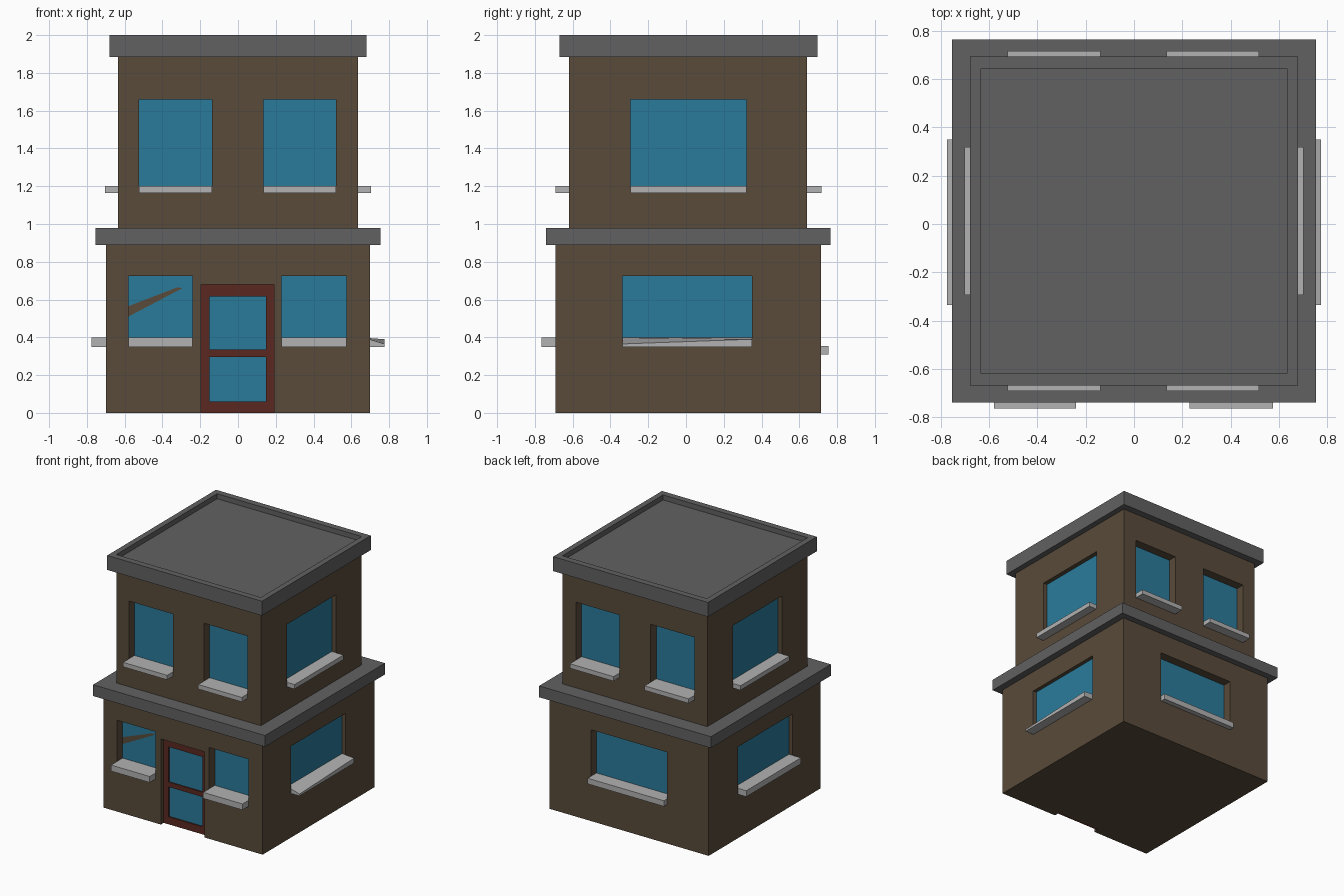
import bpy, bmesh

if "Cube" in bpy.data.objects:
    bpy.data.objects.remove(bpy.data.objects["Cube"])


def material(name, rgb):
    m = bpy.data.materials.new(name)
    m.diffuse_color = (*rgb, 1)
    m.use_nodes = True
    m.node_tree.nodes["Principled BSDF"].inputs["Base Color"].default_value = m.diffuse_color
    return m


WALL = material("brown_wall", (0.10, 0.07, 0.043))
GLASS = material("blue_glass", (0.023, 0.198, 0.328))
DOOR = material("red_frame", (0.10, 0.022, 0.014))
TRIM = material("dark_grey", (0.12, 0.12, 0.12))
SILL = material("light_grey", (0.445, 0.445, 0.445))


def box(name, x, y, z, mat=None):
    """Box spanning the given (min, max) ranges."""
    bm = bmesh.new()
    bmesh.ops.create_cube(bm, size=1)
    for v in bm.verts:
        v.co = [r[0] if c < 0 else r[1] for c, r in zip(v.co, (x, y, z))]
    me = bpy.data.meshes.new(name)
    bm.to_mesh(me)
    bm.free()
    ob = bpy.data.objects.new(name, me)
    bpy.context.collection.objects.link(ob)
    if mat:
        me.materials.append(mat)
    return ob


def cut(target, cutter):
    """Subtract the cutter, bake the result and remove the cutter."""
    cutter.hide_render = True
    mod = target.modifiers.new("cut", 'BOOLEAN')
    mod.operation, mod.solver, mod.object = 'DIFFERENCE', 'EXACT', cutter
    dg = bpy.context.evaluated_depsgraph_get()
    me = bpy.data.meshes.new_from_object(target.evaluated_get(dg))
    target.modifiers.clear()
    target.data = me
    bpy.data.objects.remove(cutter)


def side_box(name, axis, a, b, u, z, mat=None):
    """Box from depth a to b along an axis, u along the wall."""
    d = (min(a, b), max(a, b))
    return box(name, d, u, z, mat) if axis == 0 else box(name, u, d, z, mat)


def window(name, wall, axis, face, u, z, depth, out, sill_h):
    """Recessed window: opening, pane and projecting sill."""
    s = 1 if face > 0 else -1
    back = face - s * depth
    cut(wall, side_box("cutter", axis, back - s * 0.004, face + s * 0.1, u, z))
    side_box(name + "_glass", axis, back - s * 0.004, back, u, z, GLASS)
    return side_box(name + "_sill", axis, back, out, u, (z[0], z[0] + sill_h), SILL)


# Storeys
lower = box("ground_floor_walls", (-0.70, 0.70), (-0.69, 0.715), (0, 0.89), WALL)
upper = box("upper_floor_walls", (-0.635, 0.635), (-0.62, 0.64), (0.98, 1.885), WALL)

# Ledge between the floors and roof with a raised rim
box("ledge", (-0.755, 0.755), (-0.74, 0.765), (0.89, 0.98), TRIM)
roof = box("roof", (-0.68, 0.68), (-0.67, 0.695), (1.885, 2.0), TRIM)
cut(roof, box("cutter", (-0.635, 0.635), (-0.62, 0.645), (1.96, 2.1)))

# Ground floor windows
z = (0.35, 0.725)
window("front_window_left", lower, 1, -0.69, (-0.58, -0.24), z, 0.07, -0.765, 0.048)
window("front_window_right", lower, 1, -0.69, (0.23, 0.575), z, 0.07, -0.765, 0.048)
window("back_window", lower, 1, 0.715, (-0.335, 0.335), (0.31, 0.725), 0.07, 0.755, 0.045)
window("left_window", lower, 0, -0.70, (-0.335, 0.35), z, 0.03, -0.775, 0.048)
tilted = window("right_window", lower, 0, 0.70, (-0.335, 0.35), z, 0.03, 0.775, 0.048)
# The right sill slopes unevenly towards its outer edge
for v in tilted.data.vertices:
    if v.co.x > 0.75 and v.co.z > 0.37:
        v.co.z = 0.365 if v.co.y < 0 else 0.39

# Slanted wall-coloured strip across the front left pane
me = bpy.data.meshes.new("slanted_strip")
me.from_pydata([(-0.58, -0.622, 0.51), (-0.295, -0.622, 0.66),
                (-0.32, -0.622, 0.665), (-0.58, -0.622, 0.565)], [], [(0, 1, 2, 3)])
me.materials.append(WALL)
bpy.context.collection.objects.link(bpy.data.objects.new("slanted_strip", me))

# Upper floor windows
z = (1.165, 1.66)
for side, u in (("left", (-0.525, -0.138)), ("right", (0.135, 0.518))):
    window("upper_front_window_" + side, upper, 1, -0.62, u, z, 0.07, -0.692, 0.036)
    window("upper_back_window_" + side, upper, 1, 0.64, u, z, 0.07, 0.717, 0.036)
for side, s in (("left", -1), ("right", 1)):
    window("upper_%s_window" % side, upper, 0, s * 0.635, (-0.295, 0.32), z, 0.035, s * 0.703, 0.036)

# Door: recess, frame with crossbar, glass panels
cut(lower, box("cutter", (-0.195, 0.19), (-0.8, -0.64), (-0.1, 0.68)))
frame = box("door_frame", (-0.195, 0.19), (-0.655, -0.64), (0, 0.68), DOOR)
for name, pz in (("lower", (0.06, 0.297)), ("upper", (0.335, 0.615))):
    cut(frame, box("cutter", (-0.152, 0.147), (-0.7, -0.6), pz))
    box("door_glass_" + name, (-0.152, 0.147), (-0.645, -0.64), pz, GLASS)
